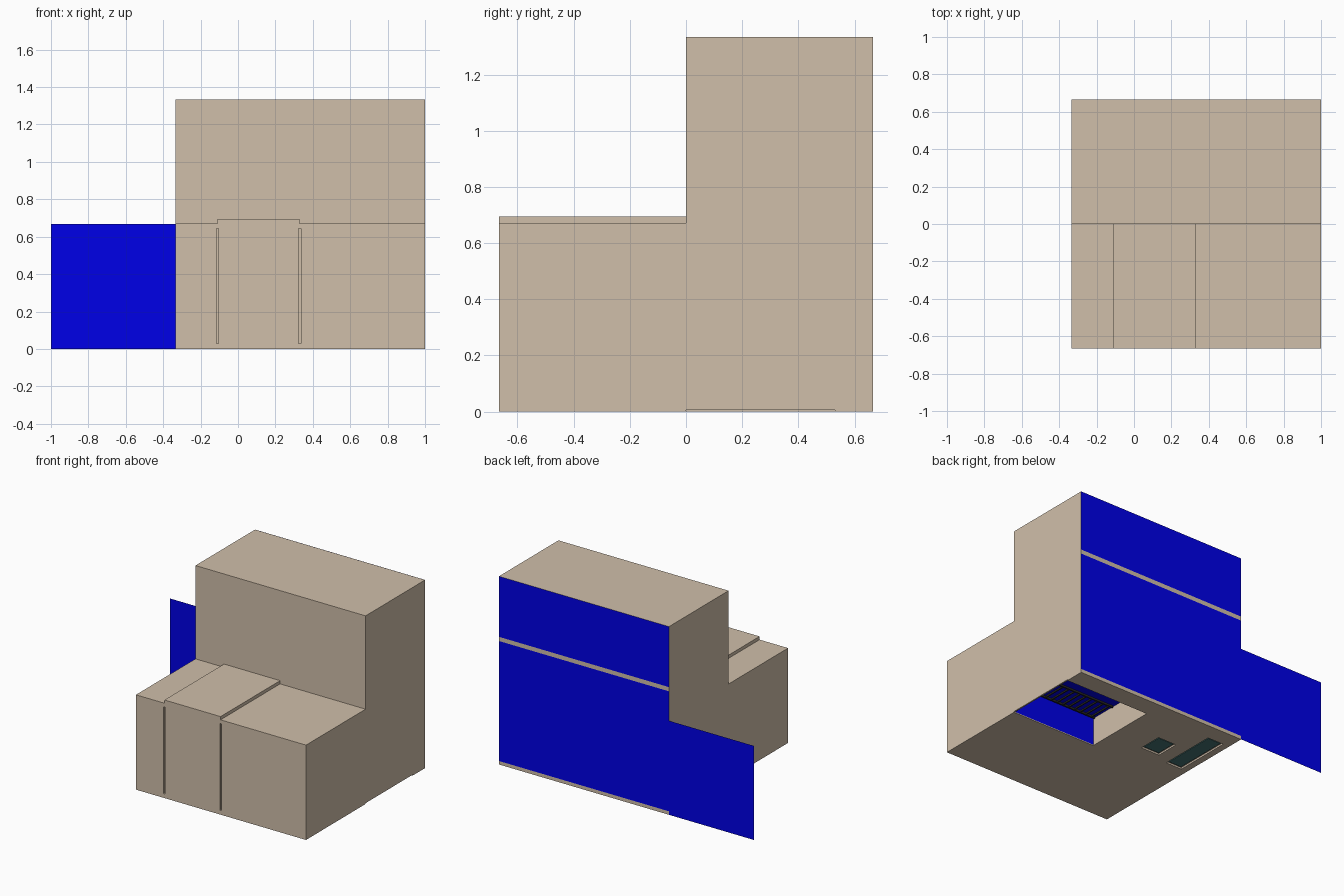
import bpy, bmesh
from mathutils import Vector

if "Cube" in bpy.data.objects:
    bpy.data.objects.remove(bpy.data.objects["Cube"])

U = 2 / 3  # grid module


def material(name, rgb):
    m = bpy.data.materials.new(name)
    m.diffuse_color = (*rgb, 1)
    m.use_nodes = True
    m.node_tree.nodes["Principled BSDF"].inputs["Base Color"].default_value = m.diffuse_color
    return m


TAN = material("tan_plate", (0.63, 0.52, 0.40))
BLUE = material("blue_panel", (0.0, 0.0, 0.8))
TEAL = material("teal_glass", (0.06, 0.17, 0.17))
DARK = material("dark_metal", (0.02, 0.02, 0.02))


def finish(name, bm, mat):
    bmesh.ops.recalc_face_normals(bm, faces=bm.faces)
    me = bpy.data.meshes.new(name)
    bm.to_mesh(me)
    bm.free()
    ob = bpy.data.objects.new(name, me)
    bpy.context.collection.objects.link(ob)
    me.materials.append(mat)
    return ob


def box(name, x, y, z, mat=TAN):
    bm = bmesh.new()
    bmesh.ops.create_cube(bm, size=1)
    for v in bm.verts:
        v.co = Vector([(r[0] + r[1]) / 2 + c * (r[1] - r[0])
                       for c, r in zip(v.co, (x, y, z))])
    return finish(name, bm, mat)


def sheet(name, points, mat):
    bm = bmesh.new()
    bm.faces.new([bm.verts.new(p) for p in points])
    return finish(name, bm, mat)


def cut(target, *ranges):
    cutter = box("cutter", *ranges)
    cutter.hide_render = True
    mod = target.modifiers.new("cut", 'BOOLEAN')
    mod.operation, mod.solver, mod.object = 'DIFFERENCE', 'EXACT', cutter
    bpy.context.view_layer.objects.active = target
    bpy.ops.object.modifier_apply(modifier=mod.name)
    bpy.data.objects.remove(cutter)


# Stepped hull: L profile swept along x
bm = bmesh.new()
profile = [(-U, 0), (U, 0), (U, 2 * U), (0, 2 * U), (0, 0.672), (-U, 0.672)]
face = bm.faces.new([bm.verts.new((-U / 2, y, z)) for y, z in profile])
swept = bmesh.ops.extrude_face_region(bm, geom=[face])
bmesh.ops.translate(bm, vec=(2 * U, 0, 0),
                    verts=[g for g in swept["geom"] if isinstance(g, bmesh.types.BMVert)])
hull = finish("stepped_hull", bm, TAN)

# Raised deck on the lower step, and its two front seams
box("raised_deck", (-0.11, 0.33), (-U, 0), (0.665, 0.695))
for x in (-0.11, 0.33):
    cut(hull, (x - 0.006, x + 0.006), (-0.7, -U + 0.012), (0.03, 0.645))

# Bay opening in the underside, with a shallow notch through the right wall
cut(hull, (0.34, 0.99), (0.0, 0.53), (-0.1, 0.2))
cut(hull, (0.9, 1.1), (0.0, 0.53), (-0.1, 0.006))
sheet("bay_wall_panel", [(0.34, 0.001, 0.006), (0.99, 0.001, 0.006),
                         (0.99, 0.001, 0.2), (0.34, 0.001, 0.2)], BLUE)
sheet("bay_ceiling_panel", [(0.34, 0.0, 0.199), (0.99, 0.0, 0.199),
                            (0.99, 0.53, 0.199), (0.34, 0.53, 0.199)], BLUE)
for i in range(13):
    x = 0.37 + i * 0.048
    box("bay_slat", (x, x + 0.008), (0.02, 0.2), (0.185, 0.195), DARK)
for y in (0.02, 0.2):
    box("bay_slat_rail", (0.35, 0.98), (y, y + 0.01), (0.183, 0.196), DARK)

# Inset glass windows in the underside
for name, (x0, x1), (y0, y1) in (("small_window", (-0.06, 0.085), (0.175, 0.345)),
                                 ("long_window", (-0.285, -0.16), (0.13, 0.545))):
    cut(hull, (x0, x1), (y0, y1), (-0.1, 0.012))
    g = 0.012
    box(name + "_glass", (x0 + g, x1 - g), (y0 + g, y1 - g), (0.006, 0.02), TEAL)

# Blue rear panels: full-width lower sheet, upper sheet, and tan bands between
Y = U + 0.0005
sheet("rear_lower_panel", [(-1, Y, 0), (-U / 2, Y, 0), (-U / 2, Y, U), (-1, Y, U)], BLUE)
for name, z0, z1 in (("rear_mid_panel", 0.025, 0.875), ("rear_upper_panel", 0.905, 2 * U)):
    sheet(name, [(-U / 2, Y, z0), (1, Y, z0), (1, Y, z1), (-U / 2, Y, z1)], BLUE)
